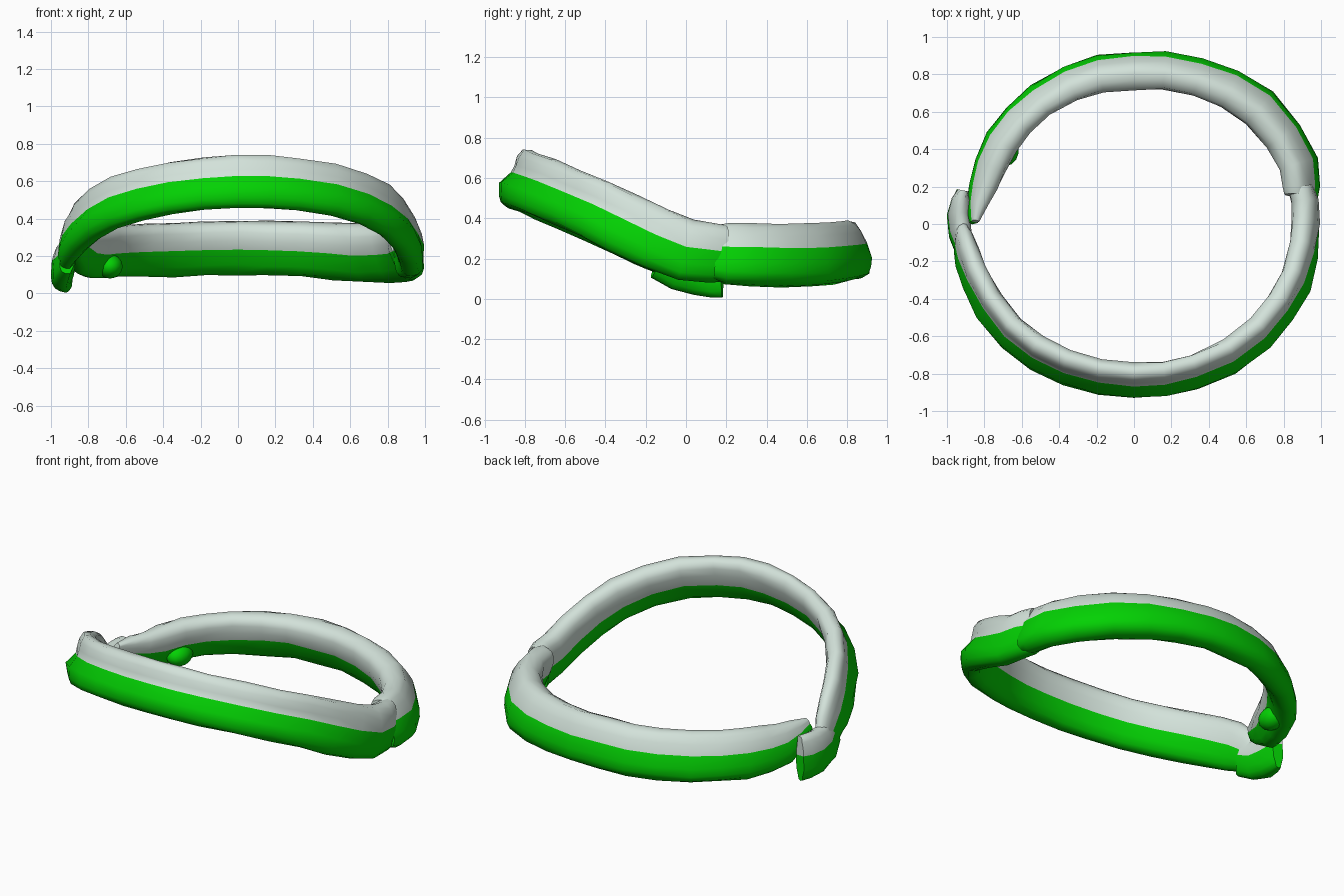
import bpy, bmesh, math, random
from mathutils import Vector

random.seed(4)
SIDES = 16
# outer side of the front half: narrower grey part above a bulging green ledge (vertex: across, up)
LEDGE = {15: (1.08, -0.36), 0: (0.62, 0.10), 1: (0.66, 0.36), 2: (0.68, 0.65), 3: (0.50, 0.92)}


def material(name, rgb):
    m = bpy.data.materials.new(name)
    m.diffuse_color = (*rgb, 1)
    return m


GREEN = material("bright green", (0.001, 0.64, 0.001))
GREY = material("pale grey", (0.65, 0.76, 0.70))


def band(name, stations, is_front, line_out, line_in, jitter=0.005):
    """Sweep a rounded, leaning section along stations (x, y, z, half height, half thickness).
    line_out and line_in shift the colour line on the outer and inner side."""
    bm = bmesh.new()
    rings = []
    pts = [Vector(s[:3]) for s in stations]
    for i, (x, y, z, h, t) in enumerate(stations):
        tan = (pts[min(i + 1, len(pts) - 1)] - pts[max(i - 1, 0)]).normalized()
        out = Vector((x, y, 0)).normalized()
        # front half is tilted as a whole; the back half leans inwards
        if is_front:
            up = Vector((-0.10 * out.x, 0.40, 0.92))
        else:
            up = Vector((-0.36 * out.x, -0.36 * out.y, 0.93))
        up = (up - tan * up.dot(tan)).normalized()
        n = tan.cross(up).normalized()
        if n.dot(out) < 0:
            n = -n
        ledge = min(1, max(0, -(y + 0.05) / 0.3)) if is_front else 0
        ring = []
        for k in range(SIDES):
            a = 2 * math.pi * k / SIDES
            c, s = math.cos(a), math.sin(a)
            c = math.copysign(abs(c) ** 0.8, c)
            s = math.copysign(abs(s) ** 0.8, s)
            if k == 0:
                s = line_out
            elif k == SIDES // 2:
                s = line_in
            if k in LEDGE:
                c += (LEDGE[k][0] - c) * ledge
                s += (LEDGE[k][1] - s) * ledge
            r = random.uniform(-jitter, jitter)
            ring.append(bm.verts.new(pts[i] + n * (c * t + r * c) + up * (s * h + r * s)))
        rings.append(ring)
    for r0, r1 in zip(rings, rings[1:]):
        for k in range(SIDES):
            f = bm.faces.new((r0[k], r0[(k + 1) % SIDES], r1[(k + 1) % SIDES], r1[k]))
            f.material_index = 1 if k < SIDES // 2 else 0   # upper half grey
    # end caps split along the colour line
    half = SIDES // 2
    for r in (rings[0], rings[-1]):
        bm.faces.new(r[:half + 1]).material_index = 1
        bm.faces.new(r[half:] + [r[0]]).material_index = 0
    bmesh.ops.recalc_face_normals(bm, faces=bm.faces)
    me = bpy.data.meshes.new(name)
    bm.to_mesh(me)
    bm.free()
    me.materials.append(GREEN)
    me.materials.append(GREY)
    ob = bpy.data.objects.new(name, me)
    bpy.context.collection.objects.link(ob)
    bpy.ops.object.select_all(action='DESELECT')
    bpy.context.view_layer.objects.active = ob
    ob.select_set(True)
    bpy.ops.object.shade_smooth_by_angle(angle=math.radians(60))
    return ob


# tilted front half, from the right joint round to the gap on the left
band("front_half", [
    (0.895, 0.19, 0.225, 0.145, 0.068),
    (0.915, 0.12, 0.23, 0.15, 0.07),
    (0.92, 0.00, 0.24, 0.155, 0.072),
    (0.905, -0.15, 0.30, 0.157, 0.073),
    (0.86, -0.31, 0.375, 0.155, 0.075),
    (0.785, -0.45, 0.445, 0.152, 0.075),
    (0.67, -0.59, 0.505, 0.15, 0.073),
    (0.51, -0.71, 0.555, 0.15, 0.07),
    (0.32, -0.79, 0.585, 0.15, 0.068),
    (0.16, -0.828, 0.597, 0.15, 0.067),
    (0.00, -0.835, 0.597, 0.15, 0.067),
    (-0.18, -0.818, 0.587, 0.15, 0.067),
    (-0.36, -0.768, 0.565, 0.15, 0.068),
    (-0.52, -0.69, 0.53, 0.15, 0.07),
    (-0.66, -0.58, 0.485, 0.15, 0.071),
    (-0.77, -0.44, 0.425, 0.15, 0.071),
    (-0.85, -0.29, 0.35, 0.15, 0.068),
    (-0.89, -0.18, 0.29, 0.145, 0.06),
    (-0.91, -0.11, 0.24, 0.125, 0.05),
    (-0.92, -0.07, 0.19, 0.10, 0.04),
], True, 0.06, 0.0)

# broken flap carrying on outside the gap
band("left_flap", [
    (-0.91, -0.13, 0.20, 0.10, 0.045),
    (-0.93, -0.04, 0.16, 0.115, 0.06),
    (-0.937, 0.05, 0.15, 0.13, 0.06),
    (-0.925, 0.13, 0.145, 0.14, 0.05),
    (-0.915, 0.18, 0.145, 0.14, 0.03),
], True, 0.15, 0.1)

# level back half, from the right joint round to the pointed left end
band("back_half", [
    (0.895, 0.15, 0.23, 0.14, 0.07),
    (0.895, 0.20, 0.225, 0.155, 0.08),
    (0.88, 0.32, 0.22, 0.16, 0.085),
    (0.80, 0.47, 0.215, 0.16, 0.09),
    (0.67, 0.62, 0.215, 0.16, 0.095),
    (0.51, 0.72, 0.225, 0.155, 0.09),
    (0.34, 0.785, 0.235, 0.15, 0.085),
    (0.16, 0.82, 0.24, 0.15, 0.085),
    (0.00, 0.82, 0.245, 0.15, 0.085),
    (-0.18, 0.805, 0.24, 0.15, 0.083),
    (-0.34, 0.75, 0.235, 0.15, 0.08),
    (-0.50, 0.66, 0.23, 0.15, 0.075),
    (-0.62, 0.555, 0.225, 0.145, 0.073),
    (-0.71, 0.44, 0.22, 0.145, 0.075),
    (-0.77, 0.31, 0.215, 0.135, 0.072),
    (-0.81, 0.20, 0.22, 0.12, 0.06),
    (-0.84, 0.10, 0.25, 0.085, 0.045),
    (-0.855, 0.01, 0.28, 0.04, 0.02),
], False, 0.03, 0.15)

# small lump half sunk into the inside of the back half near the gap
bpy.ops.mesh.primitive_uv_sphere_add(segments=14, ring_count=8, location=(-0.685, 0.40, 0.145))
lump = bpy.context.object
lump.name = "inner_lump"
lump.scale = (0.07, 0.09, 0.065)
lump.data.materials.append(GREEN)
bpy.ops.object.shade_smooth_by_angle(angle=math.radians(50))
